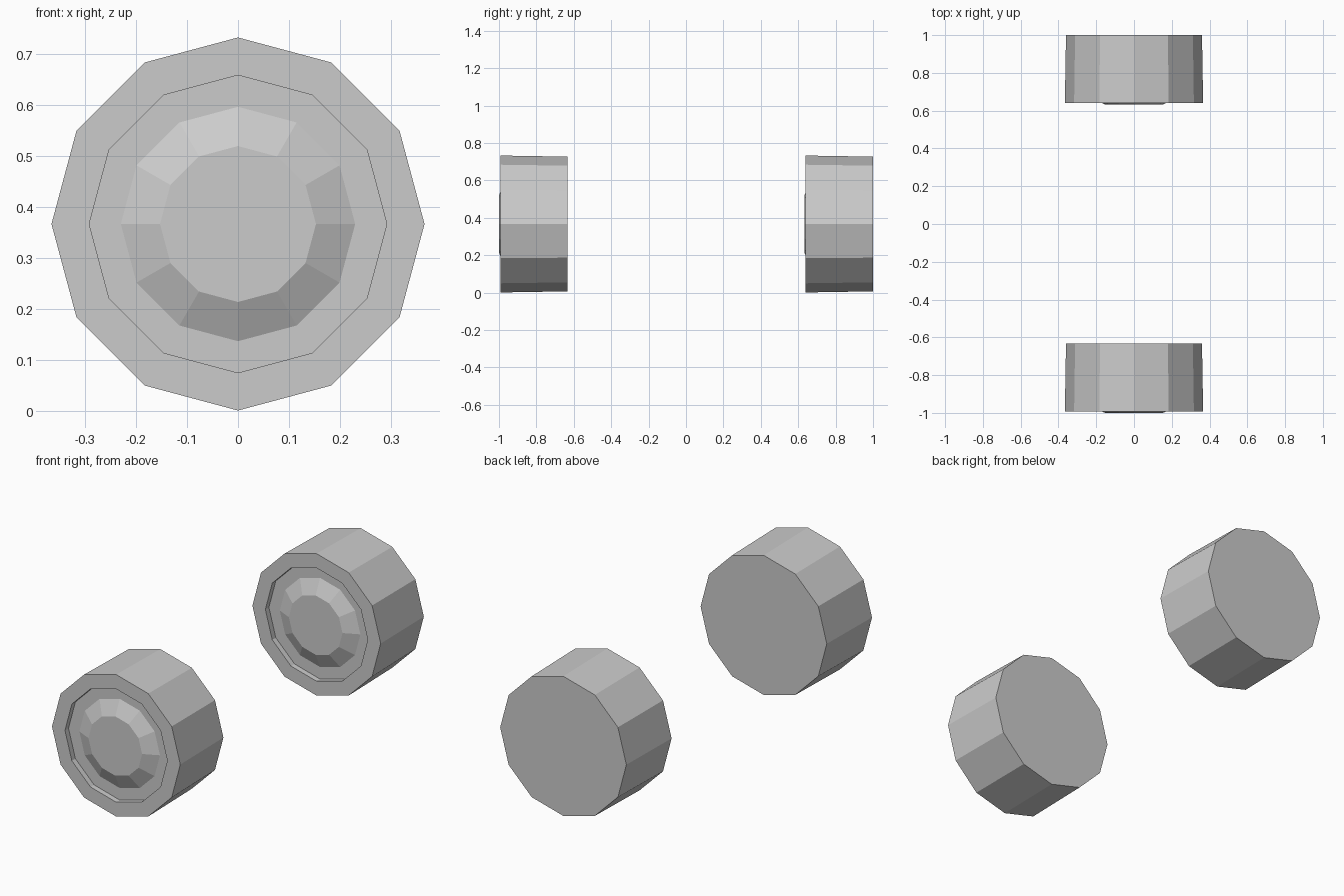
import bpy, bmesh
from math import sin, cos, pi

if "Cube" in bpy.data.objects:
    bpy.data.objects.remove(bpy.data.objects["Cube"])

SIDES = 12
CENTRE_Z = 0.367

# Lathe profile as (radius, depth behind the hub cap): cap, hub slope,
# recessed floor, recess wall, tyre face, tapered tread to flat back
PROFILE = [(0.153, 0.0), (0.23, 0.036), (0.292, 0.036),
           (0.292, 0.007), (0.366, 0.007), (0.36, 0.367)]


def make_wheel(name, y_front):
    bm = bmesh.new()
    rings = []
    for r, d in PROFILE:
        rings.append([bm.verts.new((r * cos(2 * pi * i / SIDES), d,
                                    r * sin(2 * pi * i / SIDES)))
                      for i in range(SIDES)])
    for a, b in zip(rings, rings[1:]):
        for i in range(SIDES):
            j = (i + 1) % SIDES
            bm.faces.new((a[i], a[j], b[j], b[i]))
    # Hub cap and back face
    bm.faces.new(rings[0])
    bm.faces.new(rings[-1])
    bmesh.ops.recalc_face_normals(bm, faces=bm.faces[:])
    mesh = bpy.data.meshes.new(name)
    bm.to_mesh(mesh)
    bm.free()
    obj = bpy.data.objects.new(name, mesh)
    obj.location = (0, y_front, CENTRE_Z)
    bpy.context.collection.objects.link(obj)
    return obj


# Two identical wheels facing the front
make_wheel("front_wheel", -1.0)
make_wheel("rear_wheel", 0.633)
